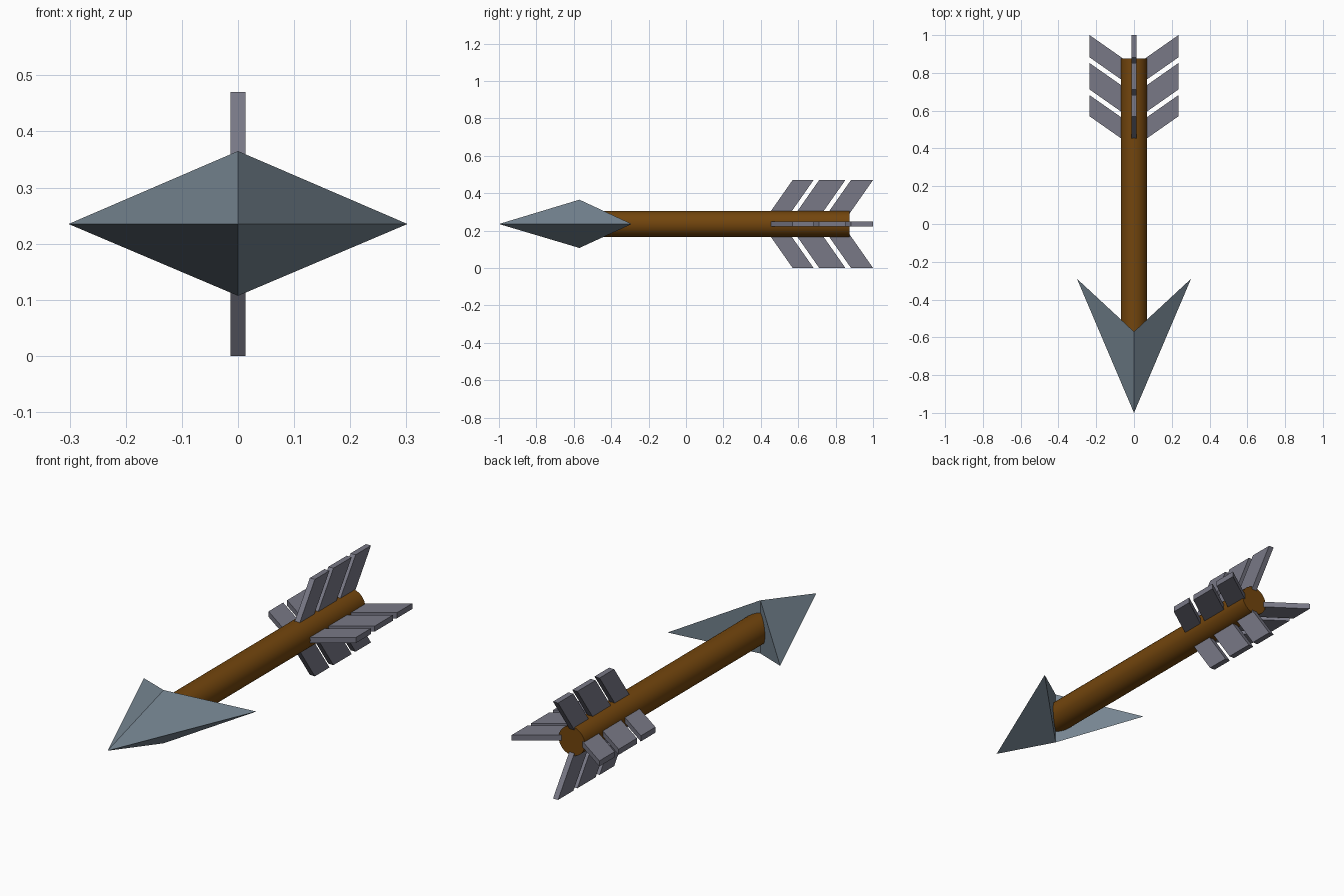
import bpy, bmesh, math
from mathutils import Matrix, Vector

if "Cube" in bpy.data.objects:
    bpy.data.objects.remove(bpy.data.objects["Cube"])

AXIS_Z = 0.235


def material(name, rgb):
    m = bpy.data.materials.new(name)
    m.diffuse_color = (*rgb, 1)
    m.use_nodes = True
    m.node_tree.nodes["Principled BSDF"].inputs["Base Color"].default_value = m.diffuse_color
    return m


STEEL = material("steel", (0.18, 0.235, 0.285))
WOOD = material("wood", (0.17, 0.06, 0.004))
FEATHER = material("feather", (0.19, 0.19, 0.24))


def finish(bm, name, mat):
    bmesh.ops.recalc_face_normals(bm, faces=bm.faces)
    me = bpy.data.meshes.new(name)
    bm.to_mesh(me)
    bm.free()
    me.materials.append(mat)
    ob = bpy.data.objects.new(name, me)
    ob.location.z = AXIS_Z
    bpy.context.collection.objects.link(ob)
    return ob


# Shaft: smooth round rod along y
Y0, Y1 = -0.58, 0.875
bpy.ops.mesh.primitive_cylinder_add(vertices=32, radius=0.07, depth=Y1 - Y0,
                                    location=(0, (Y0 + Y1) / 2, AXIS_Z),
                                    rotation=(math.pi / 2, 0, 0))
shaft = bpy.context.object
shaft.name = "shaft"
shaft.data.materials.append(WOOD)
bpy.ops.object.shade_smooth_by_angle(angle=math.radians(40))

# Arrowhead: faceted, with swept-back barbs and a V-shaped back
bm = bmesh.new()
tip, top, bottom, left, right = [bm.verts.new(c) for c in (
    (0, -1, 0), (0, -0.57, 0.13), (0, -0.57, -0.128),
    (-0.302, -0.29, 0), (0.302, -0.29, 0))]
for side in (left, right):
    for tri in ((tip, top, side), (tip, bottom, side), (top, bottom, side)):
        bm.faces.new(tri)
finish(bm, "arrowhead", STEEL)

# Fletching: three slanted vanes repeated on four sides
R_IN, R_OUT, SLOPE, HALF = 0.05, 0.235, 0.7, 0.0135
SWEEP = (R_OUT - R_IN) * SLOPE
for i, side in enumerate(("right", "top", "left", "bottom")):
    bm = bmesh.new()
    for a, b in ((0.57, 0.682), (0.712, 0.852), (0.882, 1.0)):
        profile = ((R_IN, a - SWEEP), (R_OUT, a), (R_OUT, b), (R_IN, b - SWEEP))
        face = bm.faces.new([bm.verts.new((r, y, -HALF)) for r, y in profile])
        new = bmesh.ops.extrude_face_region(bm, geom=[face])["geom"]
        bmesh.ops.translate(bm, vec=Vector((0, 0, 2 * HALF)),
                            verts=[v for v in new if isinstance(v, bmesh.types.BMVert)])
    bm.transform(Matrix.Rotation(-i * math.pi / 2, 4, 'Y'))
    finish(bm, side + "_fletching", FEATHER)
